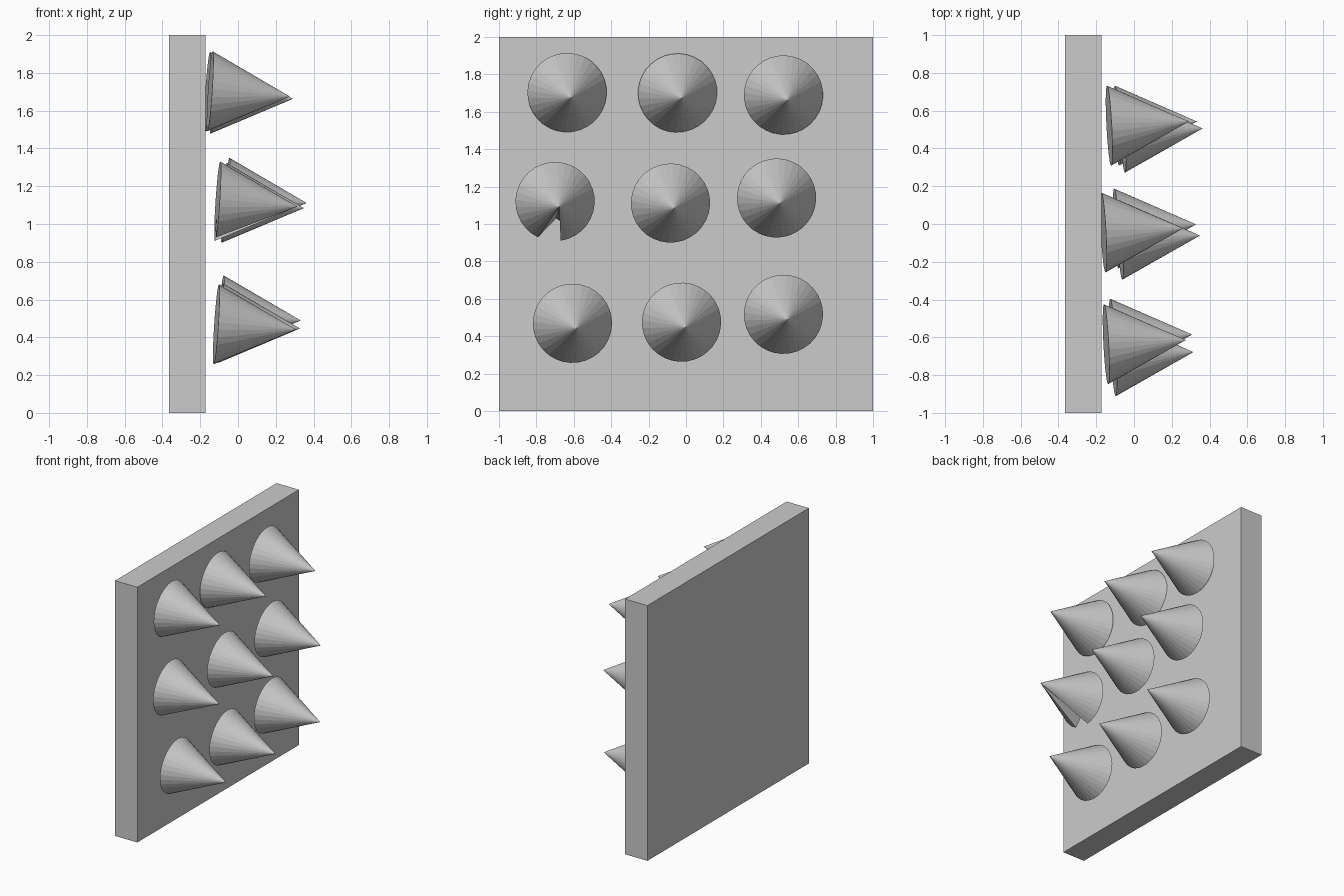
import bpy, bmesh, math
from mathutils import Vector

if "Cube" in bpy.data.objects:
    bpy.data.objects.remove(bpy.data.objects["Cube"])

RADIUS, DEPTH = 0.212, 0.424
AXIS = Vector((1, 0.052, -0.066)).normalized()


def finish(bm, name):
    mesh = bpy.data.meshes.new(name)
    bmesh.ops.recalc_face_normals(bm, faces=bm.faces)
    bm.to_mesh(mesh)
    bm.free()
    obj = bpy.data.objects.new(name, mesh)
    bpy.context.collection.objects.link(obj)
    return obj


def spike(name, base, dented=False):
    """Cone whose base centre sits at the given point, pointing along AXIS."""
    bm = bmesh.new()
    bmesh.ops.create_cone(bm, cap_ends=True, segments=32, radius1=RADIUS,
                          radius2=0, depth=DEPTH)
    bmesh.ops.remove_doubles(bm, verts=bm.verts, dist=1e-5)
    bmesh.ops.translate(bm, verts=bm.verts, vec=(0, 0, DEPTH / 2))
    if dented:
        # two lower rim points pushed in towards the centre
        for angle, target in ((0, (0.108, 0.042)), (-11.25, (0.09, 0.01))):
            a = math.radians(angle)
            rim = Vector((RADIUS * math.cos(a), RADIUS * math.sin(a), 0))
            v = min(bm.verts, key=lambda p: (p.co - rim).length)
            v.co.x, v.co.y = target
        bmesh.ops.triangulate(bm, faces=[f for f in bm.faces if len(f.verts) > 4])
    obj = finish(bm, name)
    obj.rotation_mode = 'QUATERNION'
    obj.rotation_quaternion = Vector((0, 0, 1)).rotation_difference(AXIS)
    obj.location = base


# Wall panel
bm = bmesh.new()
bmesh.ops.create_cube(bm, size=1)
bmesh.ops.scale(bm, verts=bm.verts, vec=(0.193, 2, 2))
bmesh.ops.translate(bm, verts=bm.verts, vec=(-0.269, 0, 1))
finish(bm, "panel")

# Spikes, slightly irregular grid of three rows
rows = {
    "top": [(-0.148, -0.636, 1.703), (-0.162, -0.045, 1.70), (-0.132, 0.521, 1.69)],
    "middle": [(-0.108, -0.70, 1.12), (-0.073, -0.083, 1.112), (-0.059, 0.484, 1.139)],
    "bottom": [(-0.115, -0.607, 0.469), (-0.094, -0.024, 0.475), (-0.09, 0.521, 0.517)],
}
for row, points in rows.items():
    for i, p in enumerate(points):
        spike(f"spike_{row}_{i + 1}", p, dented=(row == "middle" and i == 0))
